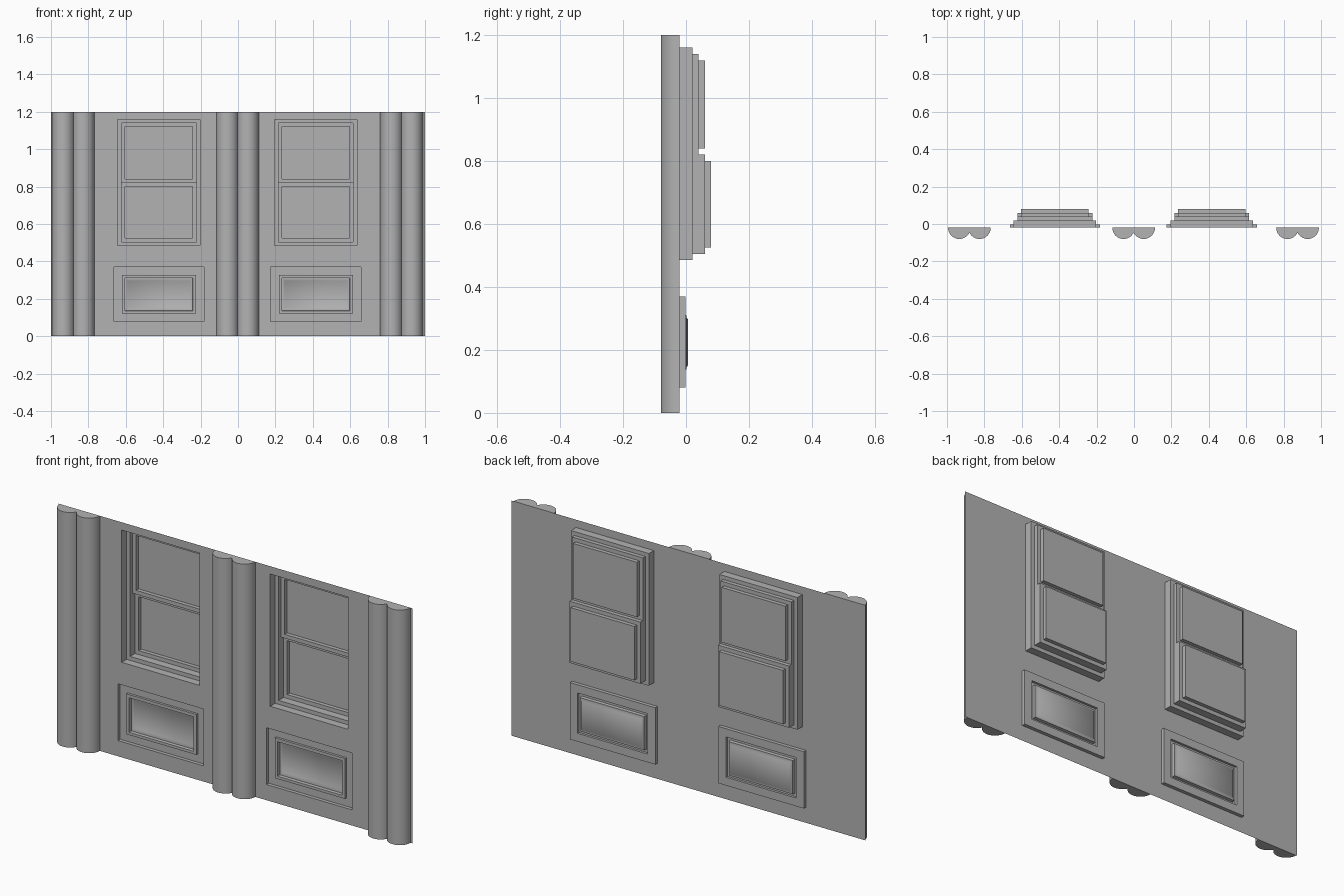
import bpy, bmesh, math

if "Cube" in bpy.data.objects:
    bpy.data.objects.remove(bpy.data.objects["Cube"])

stone = bpy.data.materials.new("grey plaster")
stone.use_nodes = True
GREY = (0.45, 0.45, 0.45, 1)
stone.diffuse_color = GREY
stone.node_tree.nodes["Principled BSDF"].inputs["Base Color"].default_value = GREY

WALL_Y = -0.02
HEIGHT = 1.2
BAYS = {"right": -0.423, "left": 0.416}


def finish(name, bm, smooth=False):
    bmesh.ops.remove_doubles(bm, verts=bm.verts, dist=1e-5)
    mesh = bpy.data.meshes.new(name)
    bm.to_mesh(mesh)
    bm.free()
    mesh.materials.append(stone)
    obj = bpy.data.objects.new(name, mesh)
    bpy.context.collection.objects.link(obj)
    if smooth:
        bpy.context.view_layer.objects.active = obj
        obj.select_set(True)
        bpy.ops.object.shade_smooth_by_angle(angle=math.radians(50))
        obj.select_set(False)
    return obj


def ring(bm, cx, half, z0, z1, y):
    corners = ((-half, z0), (half, z0), (half, z1), (-half, z1))
    return [bm.verts.new((cx + x, y, z)) for x, z in corners]


def bridge(bm, a, b):
    for i in range(4):
        j = (i + 1) % 4
        bm.faces.new((a[i], a[j], b[j], b[i]))


def steps(bm, cx, levels, cap=True):
    """Join a run of rectangles (half width, bottom, top, depth) into stepped mouldings."""
    rings = [ring(bm, cx, *lv) for lv in levels]
    for a, b in zip(rings, rings[1:]):
        bridge(bm, a, b)
    if cap:
        bm.faces.new(rings[-1])


# Openings: half width, bottom, top
WINDOW = (0.22, 0.485, 1.16)
PANEL = (0.241, 0.08, 0.37)

# Wall sheet, gridded around the openings
bm = bmesh.new()
holes = [(cx - h, cx + h, a, b) for cx in BAYS.values() for h, a, b in (WINDOW, PANEL)]
xs = sorted({-1, 1} | {x for h in holes for x in h[:2]})
zs = sorted({0, HEIGHT} | {z for h in holes for z in h[2:]})
for x0, x1 in zip(xs, xs[1:]):
    for z0, z1 in zip(zs, zs[1:]):
        mx, mz = (x0 + x1) / 2, (z0 + z1) / 2
        if not any(a < mx < b and c < mz < d for a, b, c, d in holes):
            bm.faces.new([bm.verts.new((x, WALL_Y, z))
                          for x, z in ((x0, z0), (x1, z0), (x1, z1), (x0, z1))])
bmesh.ops.remove_doubles(bm, verts=bm.verts, dist=1e-5)
bmesh.ops.dissolve_limit(bm, angle_limit=0.01, verts=bm.verts, edges=bm.edges)
finish("wall", bm)

for side, cx in BAYS.items():
    # Window reveal
    bm = bmesh.new()
    steps(bm, cx, [(*WINDOW, WALL_Y), (*WINDOW, 0.02), (0.2, 0.505, 1.14, 0.02)], cap=False)
    finish(side + "_window_reveal", bm)

    # Sashes, the lower one set further back
    for part, z0, z1, y in (("upper", 0.82, 1.14, 0.04), ("lower", 0.505, 0.82, 0.06)):
        bm = bmesh.new()
        pane = (0.18, z0 + 0.02, z1 - 0.02)
        steps(bm, cx, [(0.2, z0, z1, y), (*pane, y), (*pane, y + 0.02)])
        # Jambs and the head or sill, from the reveal back to the sash
        left, right = cx - 0.2, cx + 0.2
        end = z1 if part == "upper" else z0
        for p, q in (((left, z0), (left, z1)), ((right, z0), (right, z1)),
                     ((left, end), (right, end))):
            bm.faces.new([bm.verts.new((x, d, z)) for (x, z), d in
                          ((p, 0.02), (q, 0.02), (q, y), (p, y))])
        if part == "lower":
            bm.faces.new([bm.verts.new((x, d, z1)) for x, d in
                          ((left, 0.04), (right, 0.04), (right, y), (left, y))])
        finish(f"{side}_{part}_sash", bm)

    # Recessed panel with its raised inner moulding
    bm = bmesh.new()
    steps(bm, cx, [(*PANEL, WALL_Y), (*PANEL, -0.002),
                   (0.198, 0.122, 0.328, -0.002), (0.198, 0.122, 0.328, -0.014),
                   (0.182, 0.136, 0.312, -0.014), (0.18, 0.138, 0.31, 0.001),
                   (0.174, 0.144, 0.304, 0.001), (0.168, 0.152, 0.296, 0.007)])
    finish(side + "_lower_panel", bm, smooth=True)

# Twin half-round pilasters
RADIUS, SEGMENTS = 0.06, 16
for name, cx in (("right", -0.88), ("middle", -0.002), ("left", 0.8745)):
    bm = bmesh.new()
    outline = []
    for lobe in (-1, 1):
        for i in range(SEGMENTS + 1):
            t = math.pi * (1 - i / SEGMENTS)
            x = lobe * 0.054 + RADIUS * math.cos(t)
            if x * lobe >= 0:
                outline.append((cx + x, WALL_Y - RADIUS * math.sin(t)))
        if lobe < 0:
            outline.append((cx, WALL_Y - math.sqrt(RADIUS ** 2 - 0.054 ** 2)))
    base = bm.faces.new([bm.verts.new((x, y, 0)) for x, y in outline])
    top = bmesh.ops.extrude_face_region(bm, geom=[base])
    bmesh.ops.translate(bm, vec=(0, 0, HEIGHT),
                        verts=[v for v in top["geom"] if isinstance(v, bmesh.types.BMVert)])
    bmesh.ops.recalc_face_normals(bm, faces=bm.faces)
    finish(name + "_pilaster", bm, smooth=True)
